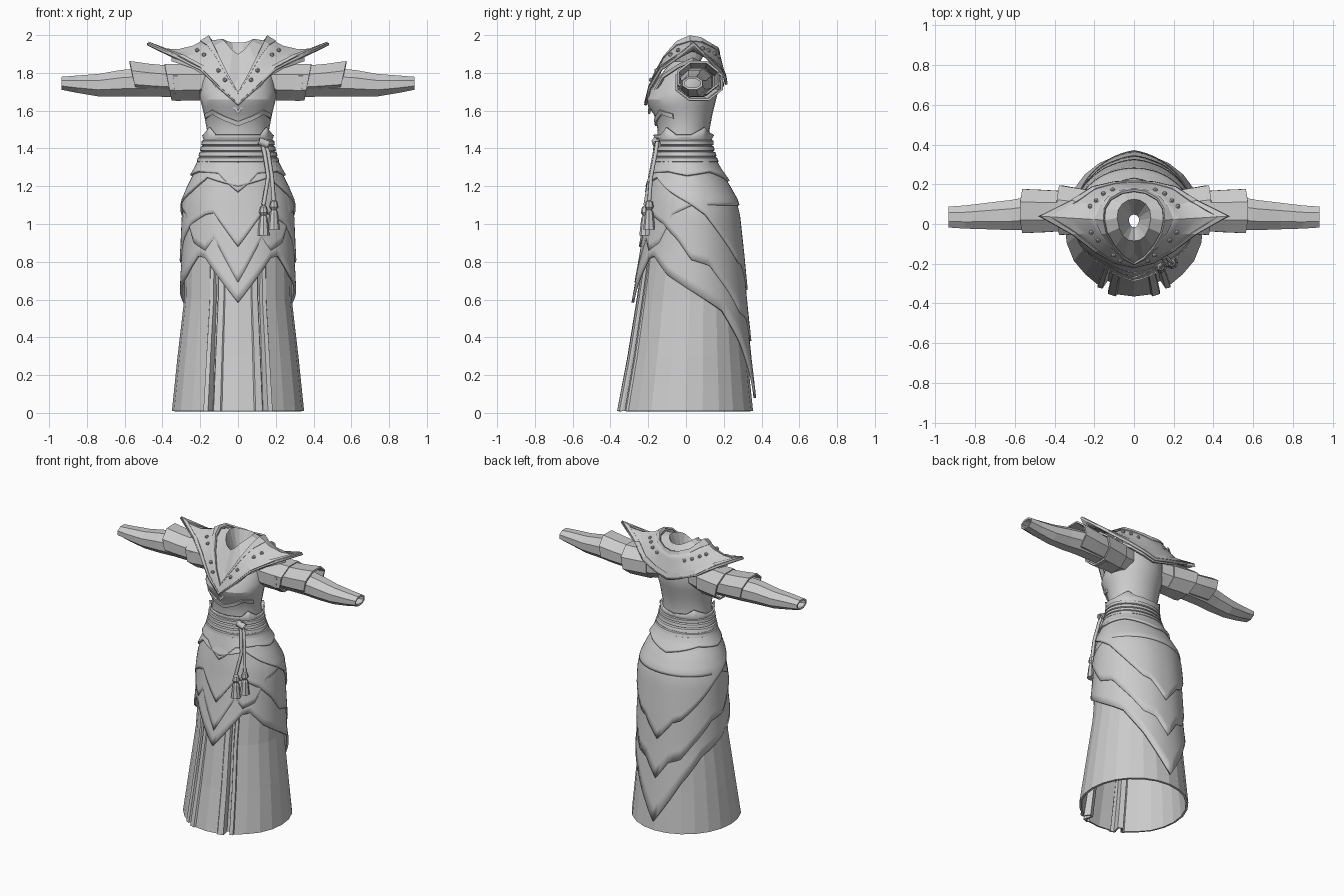
import bpy, bmesh, math
from mathutils import Vector

if "Cube" in bpy.data.objects:
    bpy.data.objects.remove(bpy.data.objects["Cube"])

cloth = bpy.data.materials.new("plain_grey")
cloth.use_nodes = True
GREY = (0.6, 0.6, 0.6, 1)
cloth.diffuse_color = GREY
cloth.node_tree.nodes["Principled BSDF"].inputs["Base Color"].default_value = GREY


def finish(name, bm, smooth=0, mirror=False, thick=0):
    me = bpy.data.meshes.new(name)
    bm.to_mesh(me)
    bm.free()
    ob = bpy.data.objects.new(name, me)
    bpy.context.collection.objects.link(ob)
    me.materials.append(cloth)
    if smooth:
        bpy.ops.object.select_all(action="DESELECT")
        ob.select_set(True)
        bpy.context.view_layer.objects.active = ob
        bpy.ops.object.shade_smooth_by_angle(angle=math.radians(smooth))
    if mirror:
        m = ob.modifiers.new("mirror", "MIRROR")
        m.use_clip = True
    if thick:
        s = ob.modifiers.new("thickness", "SOLIDIFY")
        s.thickness = thick
        s.offset = -1
    return ob


def loft(name, rings, closed=True, **kw):
    bm = bmesh.new()
    rows = [[bm.verts.new(p) for p in r] for r in rings]
    n = len(rows[0])
    for a, b in zip(rows, rows[1:]):
        for j in range(n if closed else n - 1):
            k = (j + 1) % n
            bm.faces.new((a[j], a[k], b[k], b[j]))
    return finish(name, bm, **kw)


def lerp(keys, t):
    for a, b in zip(keys, keys[1:]):
        if t <= b[0]:
            f = max(0, (t - a[0]) / (b[0] - a[0]))
            return [u + (v - u) * f for u, v in zip(a, b)][1:]
    return list(keys[-1][1:])


# Body profile: height, half width, front y, back y
BODY = [(.01, .35, -.365, .355), (.3, .32, -.31, .325), (.6, .285, -.262, .3),
        (.85, .28, -.225, .285), (1.05, .28, -.2, .27), (1.13, .272, -.193, .253),
        (1.2, .25, -.185, .22), (1.3, .21, -.17, .165), (1.4, .18, -.155, .13),
        (1.5, .165, -.15, .125), (1.58, .18, -.17, .14), (1.62, .19, -.2, .15),
        (1.66, .2, -.21, .16), (1.7, .2, -.195, .17), (1.78, .19, -.14, .17),
        (1.86, .15, -.08, .15)]


def skin(z, deg, off=0):
    w, f, b = lerp(BODY, z)
    a = math.radians(deg)
    return Vector(((w + off) * math.sin(a), (f + b) / 2 - ((b - f) / 2 + off) * math.cos(a), z))


# Lower skirt with a raised front panel between two slits
half = [(0, 0), (14, 0), (15, .01), (21, .01), (22, 0), (23, -.04), (26, -.04),
        (27, 0), (31, .005), (32, -.005), (45, -.005)] + [(d, 0) for d in range(60, 180, 15)]
pleats = half + [(180, 0)] + [(360 - d, o) for d, o in half[:0:-1]]
loft("skirt", [[skin(z, d, o * (1.2 - z)) for d, o in pleats]
               for z in (.01, .15, .3, .45, .6, .85, 1.1)], thick=.015)

# Torso
loft("bodice", [[skin(z, d) for d in range(0, 360, 15)] for z in
                (1.1, 1.2, 1.3, 1.4, 1.5, 1.58, 1.62, 1.66, 1.7, 1.78, 1.86)], smooth=25)


# Overlapping skirt layers, each with a shaped hem given as angle from front, height
def layer(name, top, hem, grow):
    rings = []
    for i in range(13):
        t = 1 - i / 12
        ring = []
        for d in range(0, 360, 5):
            low = lerp(hem, min(d, 360 - d))[0]
            ring.append(skin(top + (low - top) * t, d, .006 + grow * t))
        rings.append(ring)
    loft(name, rings, smooth=30, thick=.014)


layer("lower_layer", 1.29, [(0, .585), (35, .82), (45, .83), (65, .73), (90, .65), (125, .54),
                            (150, .36), (165, .22), (180, .08)], .018)
layer("front_chevron", 1.3, [(0, .69), (25, .93), (35, .86), (50, .9), (65, 1.05), (90, 1.1),
                             (180, 1.1)], .018)
layer("middle_layer", 1.31, [(0, .88), (25, 1.06), (35, 1.05), (55, 1.0), (75, .91), (90, .81),
                             (110, .78), (135, .63), (150, .53), (165, .5), (180, .38)], .022)
layer("upper_layer", 1.32, [(0, 1.2), (40, 1.25), (60, 1.18), (90, 1.1), (105, 1.05),
                            (135, .88), (150, .8), (160, .78), (180, .65)], .024)
layer("hip_yoke", 1.38, [(0, 1.17), (25, 1.27), (60, 1.28), (90, 1.26), (130, 1.28),
                         (180, 1.23)], .022)

# Belt: stacked wraps and a flared, peaked top edge
for i, z in enumerate((1.34, 1.37, 1.4, 1.43)):
    loft("belt_wrap_%d" % (i + 1), [[skin(z + dz, d, o) for d in range(0, 360, 10)] for dz, o in
                                    ((-.016, .006), (-.01, .018), (.01, .018), (.016, .006))],
         smooth=30)
PEAK = [(0, 1.47), (40, 1.47), (55, 1.51), (75, 1.47), (105, 1.47), (135, 1.51), (150, 1.48), (180, 1.47)]
loft("belt_top", [[skin(z, d, .01) for d in range(0, 360, 5)] for z in (1.42, 1.45)]
     + [[skin(lerp(PEAK, min(d, 360 - d))[0], d, .022) for d in range(0, 360, 5)]],
     smooth=30, thick=.01)

# Seam under the bust
BUST = [(0, 1.53), (25, 1.56), (45, 1.59), (70, 1.57), (180, 1.57)]
loft("bust_seam", [[skin(lerp(BUST, abs(d))[0] + dz, d, o) for d in range(-70, 71, 5)]
                   for dz, o in ((-.012, .01), (.012, .008))], closed=False, thick=.014)

# Mantle: right half outlines from front to back, mirrored
outer = [(0, -.222, 1.63), (.1, -.2, 1.72), (.2, -.14, 1.82), (.32, -.05, 1.885), (.48, .04, 1.96),
         (.32, .12, 1.88), (.21, .19, 1.81), (.1, .215, 1.77), (0, .22, 1.74)]
inner = [(0, -.205, 1.69), (.05, -.175, 1.78), (.1, -.12, 1.88), (.14, -.05, 1.96), (.155, .02, 1.99),
         (.15, .08, 1.98), (.12, .13, 1.95), (.06, .165, 1.93), (0, .175, 1.92)]
neck = [(0, -.085, 1.9), (.03, -.08, 1.92), (.055, -.06, 1.95), (.075, -.02, 1.97), (.085, .03, 1.98),
        (.08, .07, 1.98), (.06, .1, 1.97), (.03, .12, 1.96), (0, .125, 1.96)]
DROP = (0, 0, 0, .02, .05, .02, 0, 0, 0)


def blend(t, lift=0):
    ring = []
    for a, b, d in zip(outer, inner, DROP):
        p = Vector(a).lerp(Vector(b), t)
        p.z += lift - d * 4 * t * (1 - t)
        ring.append(p)
    return ring


loft("mantle", [blend(t) for t in (0, .25, .5, .75, 1)], closed=False, mirror=True, thick=.014, smooth=20)
loft("mantle_hem", [blend(t, .009) for t in (.02, .18)], closed=False, mirror=True, thick=.012)
loft("mantle_rim", [blend(t, .009) for t in (.86, 1)], closed=False, mirror=True, thick=.012)
under = [Vector((x * .92, y * .95 + .004, z - .045)) for x, y, z in blend(.3)]
loft("under_mantle", [[p - Vector((0, 0, .02)) for p in under], under], closed=False,
     mirror=True, thick=.012)

# Neckline plate running into the neck opening
sunk = [Vector((x * .95, y * .95, z - .02)) for x, y, z in inner]
pit = [Vector((x * .3, y * .3 + .01, 1.8)) for x, y, z in neck]
loft("neckline", [sunk, neck, pit], closed=False, mirror=True)

# Studs along the mantle
for t, spots in ((.62, (1, 1.5, 2.6, 3.1, 4.9, 5.4, 6, 6.6)),):
    row = blend(t, .006)
    bm = bmesh.new()
    for s in spots:
        p = row[int(s)].lerp(row[int(s) + 1], s % 1)
        made = bmesh.ops.create_icosphere(bm, subdivisions=1, radius=.013)
        bmesh.ops.translate(bm, verts=made["verts"], vec=p)
    finish("mantle_studs", bm, mirror=True)


# Sleeves: sections as x, centre y, centre z, y radius, z radius, lean of the top
def sleeve(name, sections, sides=8, thick=.012):
    rings = []
    for x, y, z, ry, rz, lean in sections:
        ring = []
        for k in range(sides):
            a = 2 * math.pi * (k + .5) / sides
            ring.append((x + lean * math.sin(a), y + ry * math.cos(a), z + rz * math.sin(a)))
        rings.append(ring)
    loft(name, rings, mirror=True, thick=thick)


sleeve("forearm_sleeve", [(.3, .06, 1.75, .09, .085, 0), (.52, .055, 1.75, .09, .08, 0),
                          (.62, .045, 1.745, .082, .076, 0), (.74, .04, 1.735, .072, .064, 0),
                          (.85, .035, 1.74, .063, .05, 0), (.935, .035, 1.745, .057, .037, 0)])
sleeve("upper_sleeve", [(.12, .05, 1.76, .1, .1, 0), (.22, .06, 1.75, .11, .1, 0),
                        (.34, .065, 1.745, .13, .102, .01)])
sleeve("shoulder_cuff", [(.2, .06, 1.75, .115, .105, 0), (.37, .07, 1.75, .135, .105, .02)])
sleeve("elbow_cuff", [(.3, .065, 1.755, .105, .085, .01), (.45, .065, 1.765, .115, .09, .02),
                      (.555, .065, 1.775, .12, .095, .02)])


# Hanging cords with tassels, on the left front
def cord(name, pts, r):
    cu = bpy.data.curves.new(name, "CURVE")
    cu.dimensions = "3D"
    cu.bevel_depth = r
    cu.bevel_resolution = 1
    sp = cu.splines.new("POLY")
    sp.points.add(len(pts) - 1)
    for q, p in zip(sp.points, pts):
        q.co = (*p, 1)
    ob = bpy.data.objects.new(name, cu)
    bpy.context.collection.objects.link(ob)
    cu.materials.append(cloth)


def tassel(name, x, y, z):
    loft(name, [[(x + r * math.cos(k * math.pi / 4), y + r * math.sin(k * math.pi / 4), z + dz)
                 for k in range(8)] for dz, r in
                ((0, .001), (0, .032), (.09, .022), (.105, .014), (.12, .024), (.15, .018), (.16, .001))])


cord("cord_inner", [(.12, -.15, 1.45), (.14, -.165, 1.38), (.16, -.19, 1.25), (.135, -.215, 1.1)], .011)
cord("cord_outer", [(.13, -.15, 1.45), (.16, -.16, 1.38), (.18, -.185, 1.25), (.19, -.195, 1.12)], .011)
cord("cord_knot", [(.11, -.16, 1.44), (.16, -.155, 1.42)], .022)
tassel("tassel_inner", .135, -.215, .94)
tassel("tassel_outer", .19, -.195, .97)
